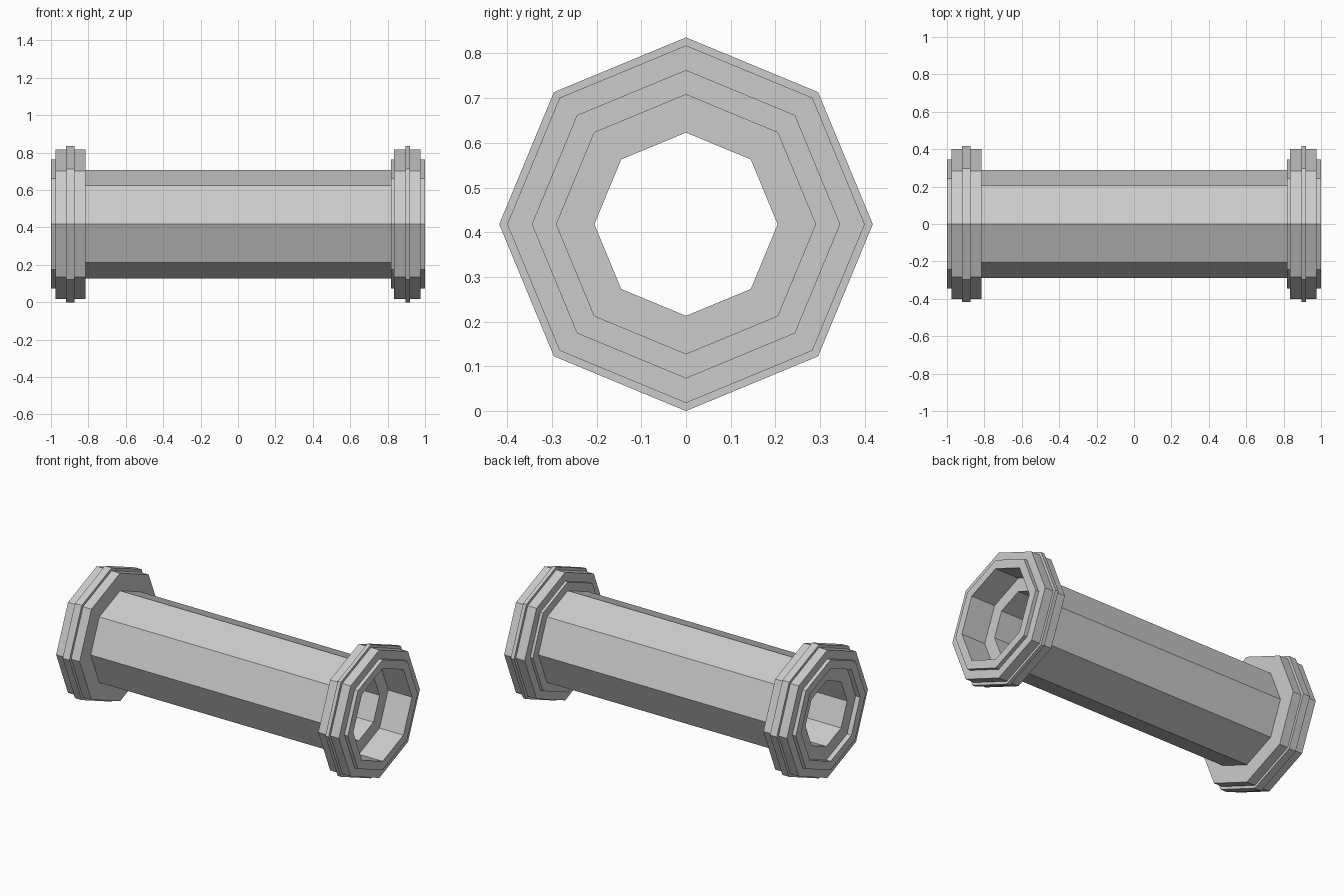
import bpy, bmesh, math

if "Cube" in bpy.data.objects:
    bpy.data.objects.remove(bpy.data.objects["Cube"])

SIDES = 8
CZ = 0.418  # height of the pipe axis
R_RING, R_FLANGE, R_LIP, R_BODY, R_BORE = 0.418, 0.40, 0.345, 0.29, 0.205


def lathe(name, profile):
    """Revolve (x, radius) points around the pipe axis with flat octagonal sides."""
    bm = bmesh.new()
    rings = []
    for x, r in profile:
        rings.append([bm.verts.new((x,
                                    r * math.cos(2 * math.pi * k / SIDES),
                                    CZ + r * math.sin(2 * math.pi * k / SIDES)))
                      for k in range(SIDES)])
    for a, b in zip(rings, rings[1:]):
        for k in range(SIDES):
            n = (k + 1) % SIDES
            bm.faces.new((a[k], a[n], b[n], b[k]))
    mesh = bpy.data.meshes.new(name)
    bm.to_mesh(mesh)
    bm.free()
    obj = bpy.data.objects.new(name, mesh)
    bpy.context.collection.objects.link(obj)
    return obj


def band(x0, x1):
    """Raised ring around a flange."""
    return [(x0, R_FLANGE), (x0, R_RING), (x1, R_RING), (x1, R_FLANGE)]


# Straight pipe: outer wall and inner bore
lathe("pipe_body", [(-0.815, R_BODY), (0.817, R_BODY)])
lathe("pipe_bore", [(0.835, R_BORE), (-0.97, R_BORE)])

# Left flange with shallow recess and wide ring
lathe("left_flange",
      [(-0.97, R_BORE), (-0.97, R_BODY), (-1, R_BODY), (-1, R_LIP),
       (-0.977, R_LIP), (-0.977, R_FLANGE)]
      + band(-0.92, -0.873)
      + [(-0.815, R_FLANGE), (-0.815, R_BODY)])

# Right flange with deep socket, collar and narrow ring
lathe("right_flange",
      [(0.817, R_BODY), (0.817, R_LIP), (0.835, R_LIP), (0.835, R_FLANGE)]
      + band(0.896, 0.919)
      + [(0.977, R_FLANGE), (0.977, R_LIP), (1, R_LIP), (1, R_BODY),
         (0.835, R_BODY), (0.835, R_BORE)])
